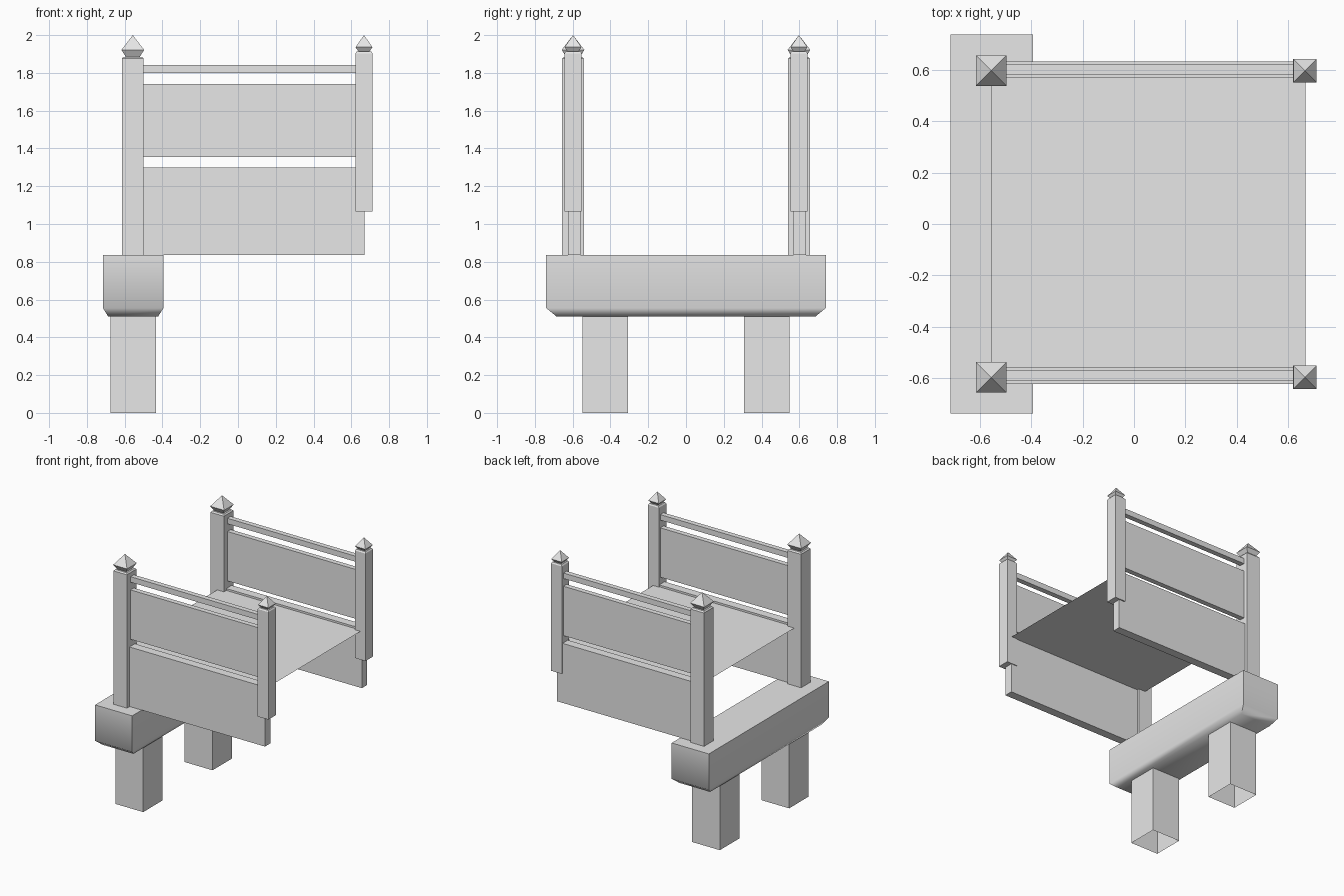
import bpy, bmesh, math

if "Cube" in bpy.data.objects:
    bpy.data.objects.remove(bpy.data.objects["Cube"])

GREY = (0.8, 0.8, 0.8, 1.0)
grey = bpy.data.materials.new("plain_grey")
grey.use_nodes = True
grey.diffuse_color = GREY
grey.node_tree.nodes["Principled BSDF"].inputs["Base Color"].default_value = GREY


def square_loft(name, cx, cy, rings, cap_bottom=True, cap_top=True):
    """Stack rectangular rings (half_x, half_y, z); a zero-size ring is a tip."""
    bm = bmesh.new()
    loops = []
    for hx, hy, z in rings:
        if hx == 0:
            loops.append([bm.verts.new((cx, cy, z))] * 4)
        else:
            loops.append([bm.verts.new((cx + sx * hx, cy + sy * hy, z))
                          for sx, sy in ((-1, -1), (1, -1), (1, 1), (-1, 1))])
    for low, high in zip(loops, loops[1:]):
        for i in range(4):
            j = (i + 1) % 4
            corners = [low[i], low[j], high[j], high[i]]
            bm.faces.new(list(dict.fromkeys(corners)))
    if cap_bottom:
        bm.faces.new(loops[0][::-1])
    if cap_top and rings[-1][0] > 0:
        bm.faces.new(loops[-1])
    mesh = bpy.data.meshes.new(name)
    bm.to_mesh(mesh)
    bm.free()
    mesh.materials.append(grey)
    obj = bpy.data.objects.new(name, mesh)
    bpy.context.collection.objects.link(obj)
    return obj


def box(name, x0, x1, cy, half_y, z0, z1, **caps):
    half_x = (x1 - x0) / 2
    return square_loft(name, (x0 + x1) / 2, cy,
                       [(half_x, half_y, z0), (half_x, half_y, z1)], **caps)


def post(name, cx, cy, half, z0, z_top, z_wide, finial_half):
    """Square post with a slightly bevelled top and a pointed finial."""
    inner, neck = half * 0.85, finial_half * 0.6
    square_loft(name, cx, cy, [(half, half, z0), (half, half, z_top),
                               (inner, inner, z_top + 0.01)])
    square_loft(name + "_finial", cx, cy,
                [(neck, neck, z_top + 0.008), (finial_half, finial_half, z_wide),
                 (0, 0, 2.0)])


# Cross beam with a chamfered underside, softly shaded
beam = square_loft("cross_beam", -0.555, 0,
                   [(0.132, 0.685, 0.51), (0.16, 0.74, 0.555), (0.16, 0.74, 0.835)])
bpy.context.view_layer.objects.active = beam
beam.select_set(True)
bpy.ops.object.shade_smooth_by_angle(angle=math.radians(60))
beam.select_set(False)

# Deck sheet between the side panels
bm = bmesh.new()
bm.faces.new([bm.verts.new((x, y, 1.285)) for x, y in
              ((-0.557, -0.59), (0.67, -0.59), (0.67, 0.6), (-0.557, 0.6))])
deck_mesh = bpy.data.meshes.new("deck")
bm.to_mesh(deck_mesh)
bm.free()
deck_mesh.materials.append(grey)
bpy.context.collection.objects.link(bpy.data.objects.new("deck", deck_mesh))

# Legs, posts, panels and rails on both sides
for side, s, panel_y in (("front", -1, -0.591), ("back", 1, 0.602)):
    box(side + "_leg", -0.675, -0.435, s * 0.427, 0.12, 0, 0.51,
        cap_bottom=False, cap_top=False)
    post(side + "_tall_post", -0.557, s * 0.598, 0.058, 0.835, 1.875, 1.922, 0.06)
    post(side + "_short_post", 0.667, s * 0.598, 0.046, 1.065, 1.903, 1.936, 0.045)
    box(side + "_lower_panel", -0.557, 0.67, panel_y, 0.033, 0.836, 1.3)
    box(side + "_upper_panel", -0.557, 0.667, panel_y, 0.02, 1.355, 1.74)
    box(side + "_top_rail", -0.557, 0.667, panel_y, 0.02, 1.8, 1.843)
